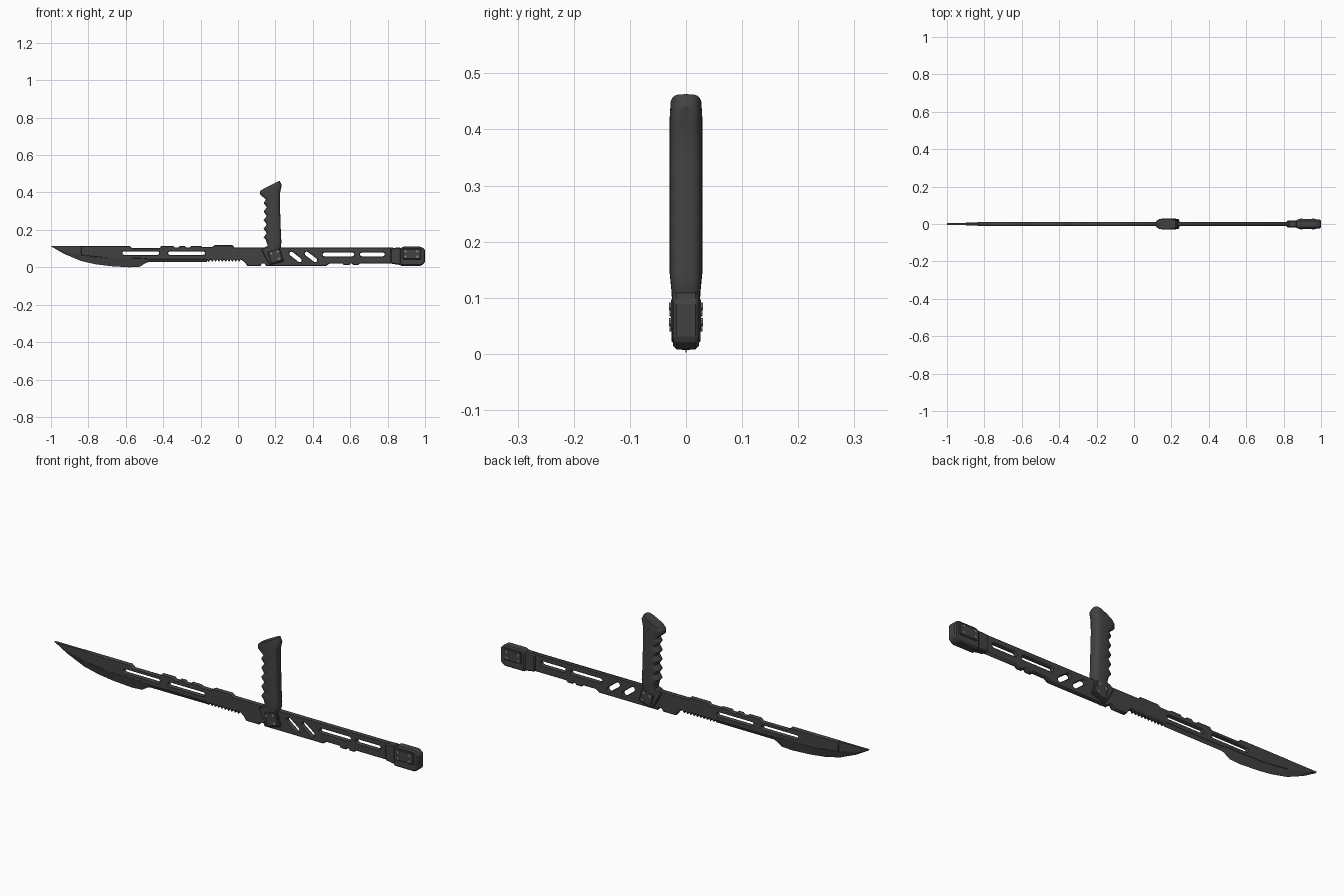
import bpy, bmesh, math
from mathutils import Matrix, Vector

if "Cube" in bpy.data.objects:
    bpy.data.objects.remove(bpy.data.objects["Cube"])


def material(name, v):
    m = bpy.data.materials.new(name)
    m.diffuse_color = (v, v, v, 1)
    m.use_nodes = True
    m.node_tree.nodes["Principled BSDF"].inputs["Base Color"].default_value = m.diffuse_color
    return m


DARK = material("dark_metal", 0.055)
STEEL = material("bolt_steel", 0.2)


def add(name, bm, mat=DARK, bevel=0):
    bmesh.ops.recalc_face_normals(bm, faces=bm.faces)
    me = bpy.data.meshes.new(name)
    bm.to_mesh(me)
    bm.free()
    me.materials.append(mat)
    ob = bpy.data.objects.new(name, me)
    bpy.context.collection.objects.link(ob)
    if bevel:
        b = ob.modifiers.new("bevel", 'BEVEL')
        b.width, b.segments, b.limit_method = bevel, 1, 'ANGLE'
    return ob


def prism(name, pts, half, bevel=0.0):
    bm = bmesh.new()
    f = bm.faces.new([bm.verts.new((x, -half, z)) for x, z in pts])
    ext = bmesh.ops.extrude_face_region(bm, geom=[f])
    bmesh.ops.translate(bm, vec=(0, 2 * half, 0),
                        verts=[v for v in ext["geom"] if isinstance(v, bmesh.types.BMVert)])
    return add(name, bm, DARK, bevel)


def loft(name, rings, mat=DARK):
    bm = bmesh.new()
    rows = [[bm.verts.new(p) for p in r] for r in rings]
    n = len(rows[0])
    for a, b in zip(rows, rows[1:]):
        for i in range(n):
            bm.faces.new((a[i], a[(i + 1) % n], b[(i + 1) % n], b[i]))
    bm.faces.new(rows[0])
    bm.faces.new(rows[-1])
    return add(name, bm, mat)


def bolts(name, centres, half):
    bm = bmesh.new()
    for x, z in centres:
        bmesh.ops.create_cone(bm, cap_ends=True, segments=10, radius1=0.007, radius2=0.007,
                              depth=2 * half,
                              matrix=Matrix.Translation((x, 0, z)) @ Matrix.Rotation(math.pi / 2, 4, 'X'))
    add(name, bm, STEEL)


def slot(x0, z0, x1, z1, r):
    # rounded slot between two end centres
    a = math.atan2(z1 - z0, x1 - x0)
    pts = []
    for cx, cz, s in ((x0, z0, math.pi / 2), (x1, z1, -math.pi / 2)):
        for i in range(5):
            t = a + s + i * math.pi / 4
            pts.append((cx + r * math.cos(t), cz + r * math.sin(t)))
    return pts


# Flat body: spine outline, saw teeth, underside and slots
top = [(-.84, .115), (-.58, .115), (-.565, .102), (-.42, .102), (-.41, .114), (-.345, .114),
       (-.338, .106), (-.318, .106), (-.31, .114), (-.285, .114), (-.278, .106), (-.258, .106),
       (-.25, .114), (-.2, .114), (-.19, .108), (-.14, .108), (-.125, .118), (-.03, .118),
       (-.02, .107), (.83, .107)]
under = [(.83, .02), (.65, .02), (.64, .011), (.615, .011), (.61, .02), (.6, .02), (.595, .011),
         (.565, .011), (.56, .02), (.49, .02), (.47, .007), (.15, .007), (.143, .02), (.127, .02),
         (.12, .007), (.05, .007), (.035, .028)]
teeth = []
for i in range(10):
    x = .015 - i * .018
    teeth += [(x, .042), (x - .009, .029)]
grind = [(-.17, .042), (-.48, .042), (-.52, .046), (-.7, .048), (-.84, .064)]
holes = [slot(-.61, .076, -.43, .076, .009), slot(-.365, .076, -.185, .076, .009),
         slot(.285, .073, .33, .038, .011), slot(.367, .073, .413, .038, .011),
         slot(.462, .069, .612, .069, .010), slot(.662, .069, .775, .069, .010)]
cu = bpy.data.curves.new("body_outline", 'CURVE')
cu.dimensions, cu.fill_mode = '2D', 'BOTH'
cu.extrude, cu.bevel_depth, cu.bevel_resolution, cu.offset = .007, .003, 0, -.003
for pts in [top + under + teeth + grind] + holes:
    sp = cu.splines.new('POLY')
    sp.points.add(len(pts) - 1)
    for p, (x, z) in zip(sp.points, pts):
        p.co = (x, z, 0, 1)
    sp.use_cyclic_u = True
tmp = bpy.data.objects.new("body_outline", cu)
bpy.context.collection.objects.link(tmp)
bpy.context.view_layer.update()
dg = bpy.context.evaluated_depsgraph_get()
bm = bmesh.new()
bm.from_mesh(bpy.data.meshes.new_from_object(tmp.evaluated_get(dg)))
bpy.data.objects.remove(tmp)
bmesh.ops.remove_doubles(bm, verts=bm.verts, dist=1e-5)
bmesh.ops.rotate(bm, verts=bm.verts, matrix=Matrix.Rotation(math.pi / 2, 3, 'X'))
add("blade_and_rail", bm)

# Thinner point of the blade
prism("blade_tip", [(-1, .115), (-.835, .115), (-.835, .064), (-.93, .086)], .006)

# Ground cutting edge: (x, upper z, lower z, half thickness)
edge = [(-.998, .114, .111, .004), (-.93, .087, .072, .006), (-.84, .066, .034, .008),
        (-.76, .055, .016, .009), (-.68, .05, .006, .009), (-.58, .049, 0, .009), (-.525, .049, .003, .009),
        (-.495, .046, .022, .009), (-.48, .045, .027, .009), (-.165, .045, .028, .009)]
loft("cutting_edge", [[(x, -h, u), (x, 0, l), (x, h, u)] for x, u, l, h in edge])

# Grip: rounded sections between a grooved front edge and a straight back edge
grip = [(.150, .085, .215, .075, .024), (.158, .115, .230, .11, .026), (.150, .145, .232, .14, .029)]
for i in range(17):
    z = .16 + i * .0115
    groove = .5 - .5 * math.cos(i * math.pi / 2)
    grip.append((.137 + .017 * groove, z, .230 - .006 * i / 16, z, .029))
grip += [(.150, .362, .224, .37, .029), (.119, .388, .226, .405, .029),
         (.117, .405, .234, .44, .029), (.124, .413, .222, .463, .028)]
rings = []
for x0, z0, x1, z1, h in grip:
    a, b = Vector((x0, 0, z0)), Vector((x1, 0, z1))
    ring = []
    for k in range(20):
        t = 2 * math.pi * k / 20
        c, s = math.cos(t), math.sin(t)
        f = math.copysign(abs(c) ** .6, c)
        p = a.lerp(b, .5 + .5 * f)
        p.y = h * math.copysign(abs(s) ** .6, s)
        ring.append(p)
    rings.append(ring)
g = loft("grip", rings)
bpy.context.view_layer.objects.active = g
g.select_set(True)
bpy.ops.object.shade_smooth_by_angle(angle=math.radians(40))

# Clamp holding the grip to the rail
prism("grip_clamp", [(.125, .092), (.15, .112), (.222, .102), (.245, .032), (.17, .012), (.15, .045)],
      .021, .004)
cx, cz, ang = .2, .06, math.radians(17)


def turned(u, v):
    return (cx + u * math.cos(ang) - v * math.sin(ang), cz + u * math.sin(ang) + v * math.cos(ang))


prism("clamp_plate", [turned(u, v) for u, v in ((-.033, -.033), (.033, -.033), (.033, .033), (-.033, .033))],
      .026, .003)
bolts("clamp_bolts", [turned(-.018, .02), turned(.018, .02), turned(.014, -.018)], .029)

# Pommel: collar, chamfered cap, side plates and bolts
prism("pommel_collar", [(.815, .02), (.87, .012), (.87, .106), (.815, .103)], .018, .005)
prism("pommel_cap", [(.865, .008), (.98, .008), (1, .025), (1, .095), (.98, .11), (.88, .11), (.865, .098)],
      .023, .006)
prism("pommel_plate", [(.882, .043), (.978, .043), (.978, .098), (.882, .098)], .027, .003)
bolts("pommel_bolts", [(x, z) for x in (.895, .958) for z in (.057, .085)], .03)
